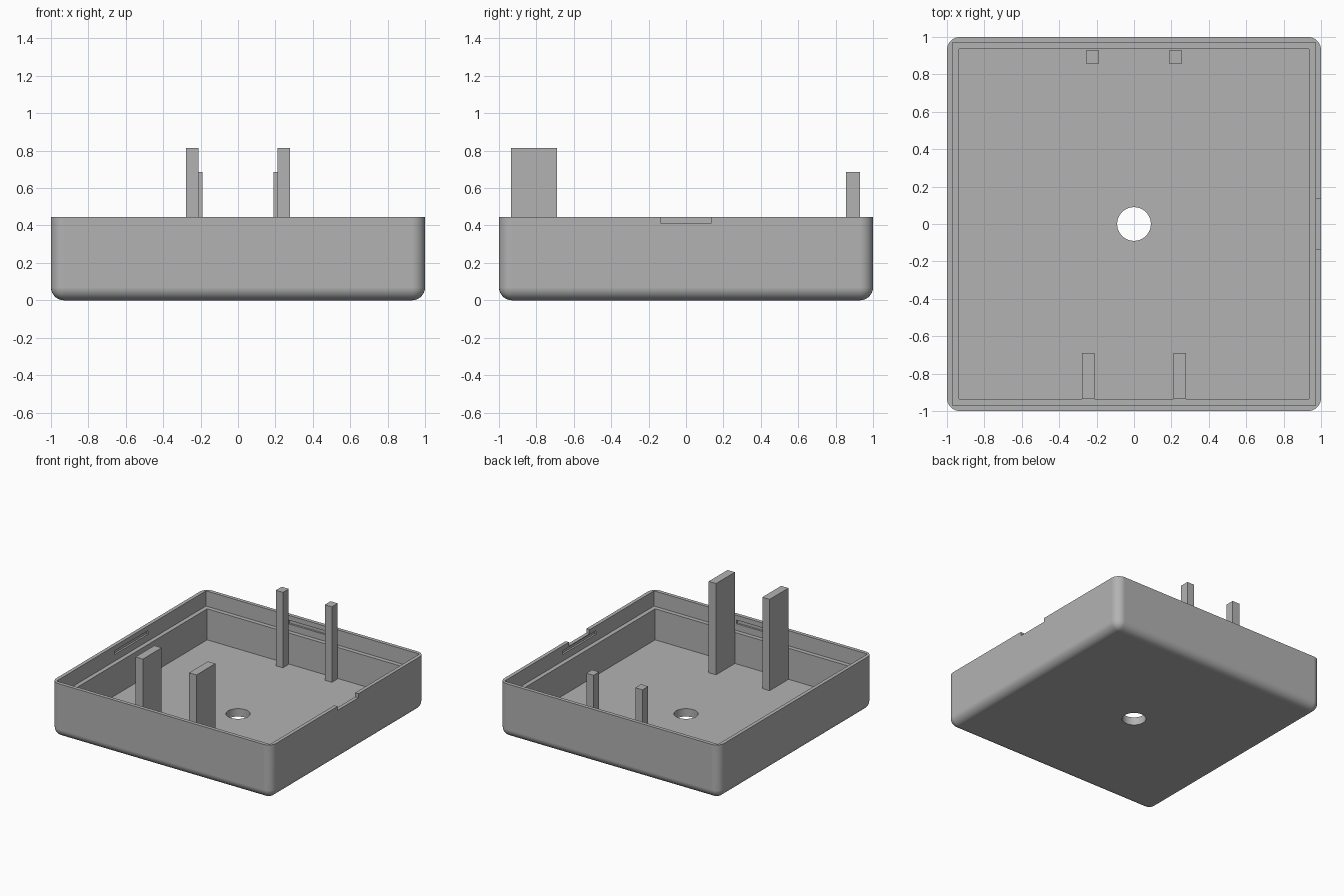
import bpy
import bmesh
import math
from mathutils import Vector

cube = bpy.data.objects.get("Cube")
if cube:
    bpy.data.objects.remove(cube, do_unlink=True)

grey = bpy.data.materials.new("grey plastic")
grey.use_nodes = True
colour = (0.45, 0.45, 0.45, 1)
grey.diffuse_color = colour
grey.node_tree.nodes["Principled BSDF"].inputs["Base Color"].default_value = colour

HEIGHT = 0.445   # rim
FLOOR = 0.065    # inside floor
LEDGE = 0.32     # step inside the wall
INNER = 0.935    # half width below the step
LIP = 0.97       # half width above the step
ROUND = 0.07     # outer corner radius


def finish(name, bm):
    mesh = bpy.data.meshes.new(name)
    bm.to_mesh(mesh)
    bm.free()
    mesh.materials.append(grey)
    obj = bpy.data.objects.new(name, mesh)
    bpy.context.collection.objects.link(obj)
    return obj


def box(name, low, high, radius=0):
    """Box between two corners; a radius rounds every edge but the top rim."""
    low, high = Vector(low), Vector(high)
    bm = bmesh.new()
    bmesh.ops.create_cube(bm, size=1)
    for v in bm.verts:
        v.co = (low + high) / 2 + v.co * (high - low)
    if radius:
        edges = [e for e in bm.edges if min(v.co.z for v in e.verts) < high.z - 0.01]
        bmesh.ops.bevel(bm, geom=edges, offset=radius, segments=8,
                        profile=0.5, affect='EDGES')
    return finish(name, bm)


def cut(target, cutter):
    cutter.hide_render = True
    mod = target.modifiers.new("cut", 'BOOLEAN')
    mod.operation = 'DIFFERENCE'
    mod.solver = 'EXACT'
    mod.object = cutter
    bpy.context.view_layer.objects.active = target
    bpy.ops.object.modifier_apply(modifier=mod.name)
    bpy.data.objects.remove(cutter, do_unlink=True)


# Rounded tray with a stepped cavity
tray = box("tray", (-1, -1, 0), (1, 1, HEIGHT), ROUND)
cut(tray, box("cavity", (-INNER, -INNER, FLOOR), (INNER, INNER, 1)))
cut(tray, box("lip_cavity", (-LIP, -LIP, LEDGE), (LIP, LIP, 1)))

# Round hole through the floor
bm = bmesh.new()
bmesh.ops.create_cone(bm, cap_ends=True, segments=48, radius1=0.09,
                      radius2=0.09, depth=0.5)
cut(tray, finish("hole", bm))

# Opening notch in the left rim
cut(tray, box("notch", (0.95, -0.135, 0.412), (1.1, 0.135, 0.6)))

# Shallow snap slots inside the four lips
for s in (-1, 1):
    near, far = sorted((s * 0.95, s * 0.985))
    cut(tray, box("side_slot", (near, -0.22, 0.375), (far, 0.22, 0.405)))
    cut(tray, box("end_slot", (-0.22, near, 0.375), (0.22, far, 0.405)))

# Smooth outer rounding, sharp inside edges
bpy.ops.object.select_all(action='DESELECT')
tray.select_set(True)
bpy.context.view_layer.objects.active = tray
bpy.ops.object.shade_smooth_by_angle(angle=math.radians(30))
normals = tray.modifiers.new("normals", 'WEIGHTED_NORMAL')
normals.keep_sharp = True

# Mirrored pairs of upright posts
for side, s in (("right", -1), ("left", 1)):
    x0, x1 = sorted((s * 0.21, s * 0.277))
    box("front_post_" + side, (x0, -INNER, FLOOR - 0.01), (x1, -0.69, 0.815))
    x0, x1 = sorted((s * 0.19, s * 0.255))
    box("back_post_" + side, (x0, 0.855, FLOOR - 0.01), (x1, 0.93, 0.685))
